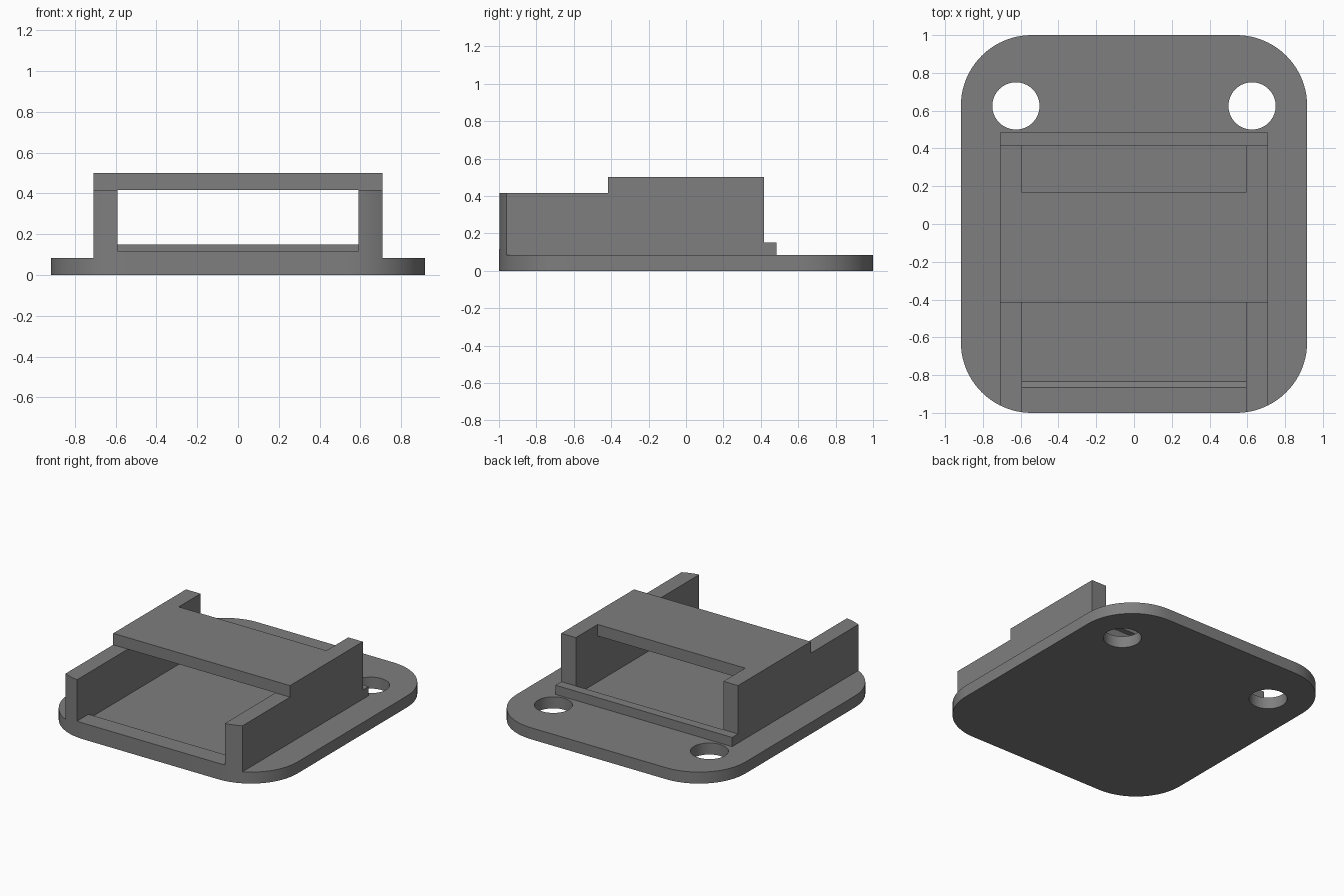
import bpy, bmesh, math
from mathutils import Vector

if "Cube" in bpy.data.objects:
    bpy.data.objects.remove(bpy.data.objects["Cube"])

U = 1 / 12  # one design unit

gray = bpy.data.materials.new("mid gray")
gray.diffuse_color = (0.21, 0.21, 0.21, 1)
gray.use_nodes = True
gray.node_tree.nodes["Principled BSDF"].inputs["Base Color"].default_value = gray.diffuse_color


def prism(name, points, vec):
    """Closed prism: polygon of 3D points pushed along vec."""
    bm = bmesh.new()
    face = bm.faces.new([bm.verts.new(p) for p in points])
    ext = bmesh.ops.extrude_face_region(bm, geom=[face])
    bmesh.ops.translate(bm, vec=Vector(vec), verts=[v for v in ext["geom"] if isinstance(v, bmesh.types.BMVert)])
    bmesh.ops.recalc_face_normals(bm, faces=bm.faces)
    mesh = bpy.data.meshes.new(name)
    bm.to_mesh(mesh)
    bm.free()
    ob = bpy.data.objects.new(name, mesh)
    bpy.context.collection.objects.link(ob)
    return ob


def side_prism(name, yz, x0, x1):
    return prism(name, [(x0 * U, y * U, z * U) for y, z in yz], ((x1 - x0) * U, 0, 0))


def box(name, x0, x1, y0, y1, z0, z1):
    return side_prism(name, [(y0, z0), (y1, z0), (y1, z1), (y0, z1)], x0, x1)


def arc(cx, cy, r, start, end, n):
    return [(U * (cx + r * math.cos(a)), U * (cy + r * math.sin(a)))
            for a in (math.radians(start + (end - start) * i / n) for i in range(n + 1))]


# Rounded block from which plate, side walls and bridge are cut
R = 4.5
outline = []
for i, (sx, sy) in enumerate([(1, 1), (-1, 1), (-1, -1), (1, -1)]):
    outline += arc(sx * (11 - R), sy * (12 - R), R, i * 90, i * 90 + 90, 20)
bracket = prism("slotted_bracket", [(x, y, 0) for x, y in outline], (0, 0, 6 * U))
bracket.data.materials.append(gray)

cutters = []
for s in (-1, 1):
    # Plate flanges beside the walls
    cutters.append(box("flange_cutter", *sorted((s * 8.5, s * 13)), -13, 13, 1, 8))
    # Screw holes
    hole = arc(s * 7.5, 7.5, 1.5, 0, 360, 64)[:-1]
    cutters.append(prism("screw_hole_cutter", [(x, y, -0.1) for x, y in hole], (0, 0, 1)))
# Rear of the plate and the low rear step
cutters.append(side_prism("rear_cutter", [(5, 1.8), (5.8, 1.8), (5.8, 1), (13, 1), (13, 8), (5, 8)], -12, 12))
# Lower front walls
cutters.append(box("front_wall_cutter", -12, 12, -13, -5, 5, 8))
# Slot under the bridge, with chamfered front lip and rear stop
cutters.append(side_prism("slot_cutter", [(-13, 1.4), (-10.4, 1.4), (-10, 1), (5, 1), (5, 1.8),
                                          (5.5, 1.8), (5.5, 5), (-13, 5)], -7.1, 7.1))
# Notch in the rear of the bridge
cutters.append(box("bridge_notch_cutter", -7.1, 7.1, 2, 5.5, 4, 8))

for c in cutters:
    mod = bracket.modifiers.new(c.name, "BOOLEAN")
    mod.operation, mod.solver, mod.object = "DIFFERENCE", "EXACT", c
    c.hide_render = True

# Apply the cuts and remove the cutters
deps = bpy.context.evaluated_depsgraph_get()
final = bpy.data.meshes.new_from_object(bracket.evaluated_get(deps))
bracket.modifiers.clear()
bracket.data = final
for c in cutters:
    bpy.data.objects.remove(c)

# Smooth round corners and holes, crisp edges elsewhere
bpy.ops.object.select_all(action="DESELECT")
bracket.select_set(True)
bpy.context.view_layer.objects.active = bracket
bpy.ops.object.shade_smooth_by_angle(angle=math.radians(30))
